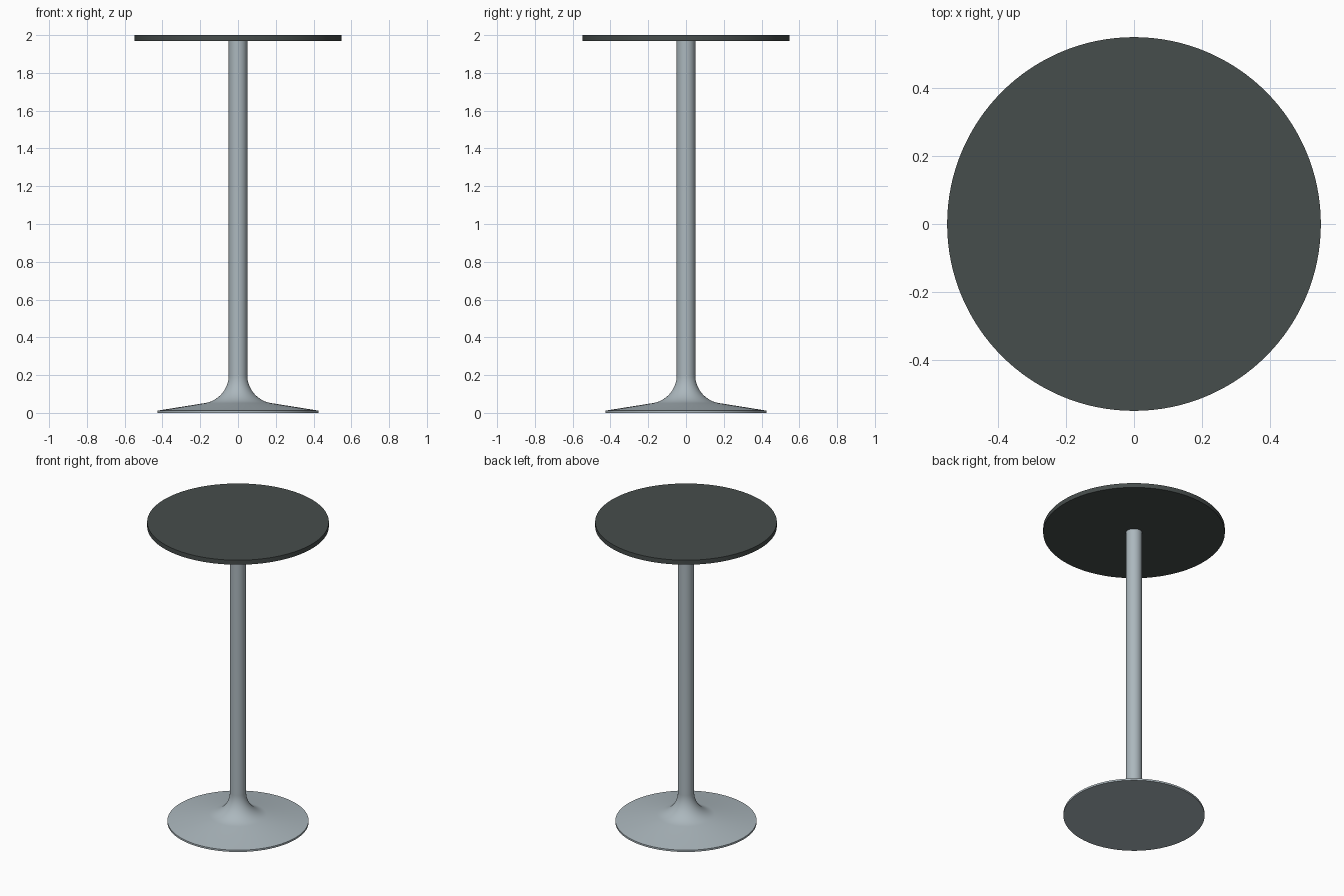
import bpy
import math

if "Cube" in bpy.data.objects:
    bpy.data.objects.remove(bpy.data.objects["Cube"])


def material(name, rgb):
    m = bpy.data.materials.new(name)
    m.diffuse_color = (*rgb, 1.0)
    m.use_nodes = True
    m.node_tree.nodes["Principled BSDF"].inputs["Base Color"].default_value = m.diffuse_color
    return m


def lathe(name, profile, mat, segments=128):
    """Revolve an (r, z) profile around z; both ends are capped flat."""
    verts, faces = [], []
    for r, z in profile:
        for i in range(segments):
            a = 2 * math.pi * i / segments
            verts.append((r * math.cos(a), r * math.sin(a), z))
    for k in range(len(profile) - 1):
        for i in range(segments):
            j = (i + 1) % segments
            faces.append((k * segments + i, k * segments + j,
                          (k + 1) * segments + j, (k + 1) * segments + i))
    last = (len(profile) - 1) * segments
    faces.append(tuple(reversed(range(segments))))
    faces.append(tuple(range(last, last + segments)))
    mesh = bpy.data.meshes.new(name)
    mesh.from_pydata(verts, [], faces)
    mesh.materials.append(mat)
    ob = bpy.data.objects.new(name, mesh)
    bpy.context.collection.objects.link(ob)
    bpy.ops.object.select_all(action='DESELECT')
    ob.select_set(True)
    bpy.context.view_layer.objects.active = ob
    bpy.ops.object.shade_smooth_by_angle(angle=math.radians(30))
    return ob


metal = material("brushed_metal", (0.41, 0.475, 0.51))
dark = material("dark_grey_top", (0.062, 0.074, 0.072))

# Pedestal: flat foot, shallow cone, concave fillet, straight column
fillet_r, cx, cz = 0.15, 0.199, 0.20
profile = [(0.426, 0.0), (0.426, 0.012)]
for i in range(17):
    t = math.radians(9.5 + (90 - 9.5) * i / 16)
    profile.append((cx - fillet_r * math.sin(t), cz - fillet_r * math.cos(t)))
profile.append((0.049, 1.97))
lathe("pedestal", profile, metal)

# Round table top
lathe("table_top", [(0.548, 1.97), (0.548, 2.0)], dark)
